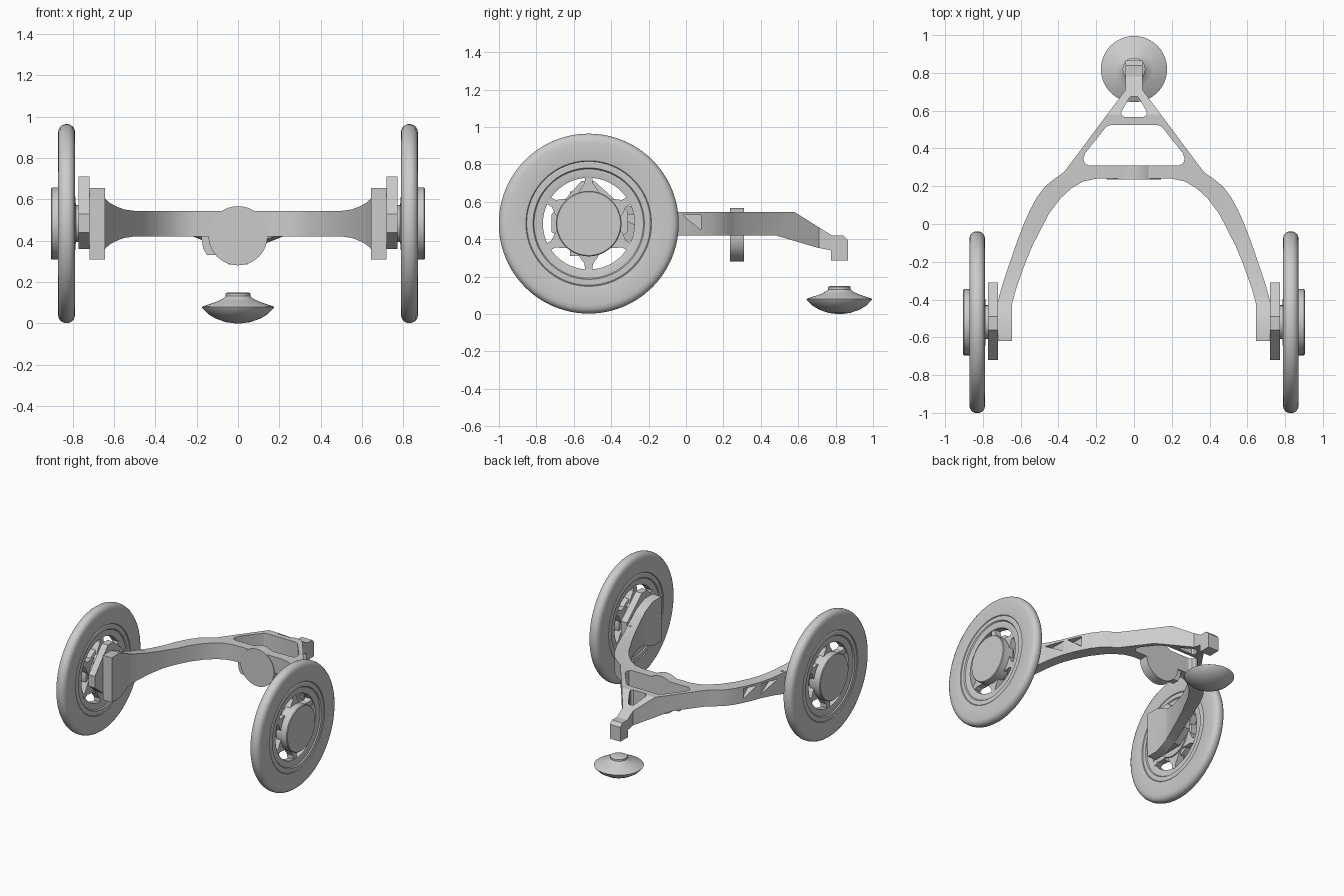
import bpy, bmesh
from math import sin, cos, pi, radians

if "Cube" in bpy.data.objects:
    bpy.data.objects.remove(bpy.data.objects["Cube"])

AX = {'x': lambda a, b, t: (t, a, b),
      'y': lambda a, b, t: (a, t, b),
      'z': lambda a, b, t: (a, b, t)}


def finish(name, bm, angle=30):
    bmesh.ops.remove_doubles(bm, verts=bm.verts, dist=1e-5)
    bmesh.ops.recalc_face_normals(bm, faces=bm.faces)
    me = bpy.data.meshes.new(name)
    bm.to_mesh(me)
    bm.free()
    ob = bpy.data.objects.new(name, me)
    bpy.context.collection.objects.link(ob)
    smooth(ob, angle)
    return ob


def smooth(ob, angle=30):
    bpy.ops.object.select_all(action='DESELECT')
    ob.select_set(True)
    bpy.context.view_layer.objects.active = ob
    bpy.ops.object.shade_smooth_by_angle(angle=radians(angle))


def prism(name, pts, axis, lo, hi):
    bm = bmesh.new()
    a = [bm.verts.new(AX[axis](p, q, lo)) for p, q in pts]
    b = [bm.verts.new(AX[axis](p, q, hi)) for p, q in pts]
    bm.faces.new(a)
    bm.faces.new(b)
    for i in range(len(pts)):
        j = (i + 1) % len(pts)
        bm.faces.new((a[i], a[j], b[j], b[i]))
    return finish(name, bm)


def lathe(name, prof, axis, centre, n=72, closed=False):
    # profile of (radius, height) turned about an axis
    bm = bmesh.new()
    rings = []
    for r, h in prof:
        rings.append([bm.verts.new(AX[axis](centre[0] + r * cos(2 * pi * k / n),
                                            centre[1] + r * sin(2 * pi * k / n), h))
                      for k in range(n)])
    m = len(rings)
    for i in range(m if closed else m - 1):
        p, q = rings[i], rings[(i + 1) % m]
        for k in range(n):
            l = (k + 1) % n
            bm.faces.new((p[k], p[l], q[l], q[k]))
    if not closed:
        bm.faces.new(rings[0])
        bm.faces.new(rings[-1])
    return finish(name, bm)


def boolean(ob, cutter, op):
    m = ob.modifiers.new('cut', 'BOOLEAN')
    m.operation, m.object, m.solver = op, cutter, 'EXACT'
    bpy.context.view_layer.objects.active = ob
    bpy.ops.object.modifier_apply(modifier=m.name)
    bpy.data.objects.remove(cutter)


def mirrored(half):
    return half + [(-x, y) for x, y in reversed(half)]


# Main frame: plan outline intersected with side outline
plan = mirrored([
    (.045, .87), (.045, .71), (.37, .275), (.42, .24), (.47, .20), (.515, .14),
    (.55, .075), (.577, .016), (.62, -.095), (.656, -.20), (.69, -.30),
    (.715, -.385), (.72, -.42), (.72, -.62), (.645, -.62), (.645, -.42),
    (.625, -.345), (.577, -.21), (.54, -.12), (.497, -.035), (.45, .055),
    (.39, .135), (.33, .19), (.27, .225), (.20, .24)])
frame = prism('frame', plan, 'z', .2, .8)
side = [(-.63, .655), (-.52, .655), (-.46, .63), (-.40, .60), (-.33, .583),
        (-.25, .567), (-.15, .552), (-.05, .545), (.58, .545), (.78, .42),
        (.84, .42), (.865, .395), (.865, .285), (.775, .285), (.775, .34),
        (.70, .355), (.48, .42), (-.05, .42), (-.15, .413), (-.25, .398),
        (-.33, .382), (-.40, .365), (-.46, .335), (-.52, .31), (-.63, .31)]
boolean(frame, prism('side_cutter', side, 'x', -1, 1), 'INTERSECT')

# Openings in the tongue
for half in ([(.24, .31), (.262, .322), (.268, .345), (.258, .375), (.155, .505),
              (.14, .519), (.12, .525)],
             [(.052, .567), (.066, .577), (.068, .593), (.03, .66), (.018, .675)]):
    boolean(frame, prism('hole_cutter', mirrored(half), 'z', .1, .9), 'DIFFERENCE')

# Triangular pockets on the outer faces of the arms
for s in (1, -1):
    for y0, y1, depth in ((-.02, .08, .535), (-.19, -.05, .60), (-.38, -.22, .67)):
        tri = [(y0, .53), (y1, .53), (y1, .45)]
        lo, hi = sorted((s * depth, s * .9))
        boolean(frame, prism('pocket_cutter', tri, 'x', lo, hi), 'DIFFERENCE')
smooth(frame, 25)

# Round boss on the crossbar with a small side tab
lathe('crossbar_disc', [(.143, .235), (.143, .31)], 'y', (0, .424), 64)
prism('disc_tab', [(-.18, .43), (-.168, .36), (-.15, .33), (-.08, .33), (-.08, .43)],
      'y', .25, .30)

# Round foot below the tongue
lathe('foot', [(.05, .15), (.06, .145), (.06, .132), (.07, .122), (.10, .106),
               (.17, .083), (.175, .079), (.172, .073), (.145, .045), (.11, .024),
               (.06, .006), (.015, 0)], 'z', (0, .82))

# Wheels, hubs and mounting plates
C = (-.52, .483)
W = .83
tyre = [(.481, .008), (.477, .02), (.469, .031), (.455, .039), (.435, .042),
        (.345, .042), (.336, .040), (.332, .035), (.326, .039), (.298, .039),
        (.292, .031), (.262, .030), (.245, .026)]
tyre += [(r, -h) for r, h in reversed(tyre)]
plate = [(-.31, .55), (-.31, .44), (-.42, .36), (-.62, .36), (-.72, .44),
         (-.72, .53), (-.56, .71), (-.49, .71)]
for s, tag in ((1, 'right'), (-1, 'left')):
    lathe('wheel_' + tag, [(r, s * (W + h)) for r, h in tyre], 'x', C, 96, True)
    lathe('hub_' + tag, [(r, s * h) for r, h in
                         ((.09, .72), (.09, .785), (.155, .79), (.155, .81), (.175, .815),
                          (.175, .90), (.17, .905))], 'x', C, 64)
    prism('mount_plate_' + tag, plate, 'x', *sorted((s * .72, s * .772)))
    lathe('arm_screw_' + tag, [(.009, .54), (.009, .57)], 'z', (s * .65, -.25), 16)
    # Tapered spokes
    for k in range(6):
        a = pi / 2 + k * pi / 3
        pts = [(C[0] + r * cos(a) - t * sin(a), C[1] + r * sin(a) + t * cos(a))
               for r, t in ((.14, -.065), (.185, -.045), (.215, -.022), (.255, -.02),
                            (.255, .02), (.215, .022), (.185, .045), (.14, .065))]
        prism('spoke_%s_%d' % (tag, k + 1), pts, 'x', *sorted((s * .80, s * .85)))
